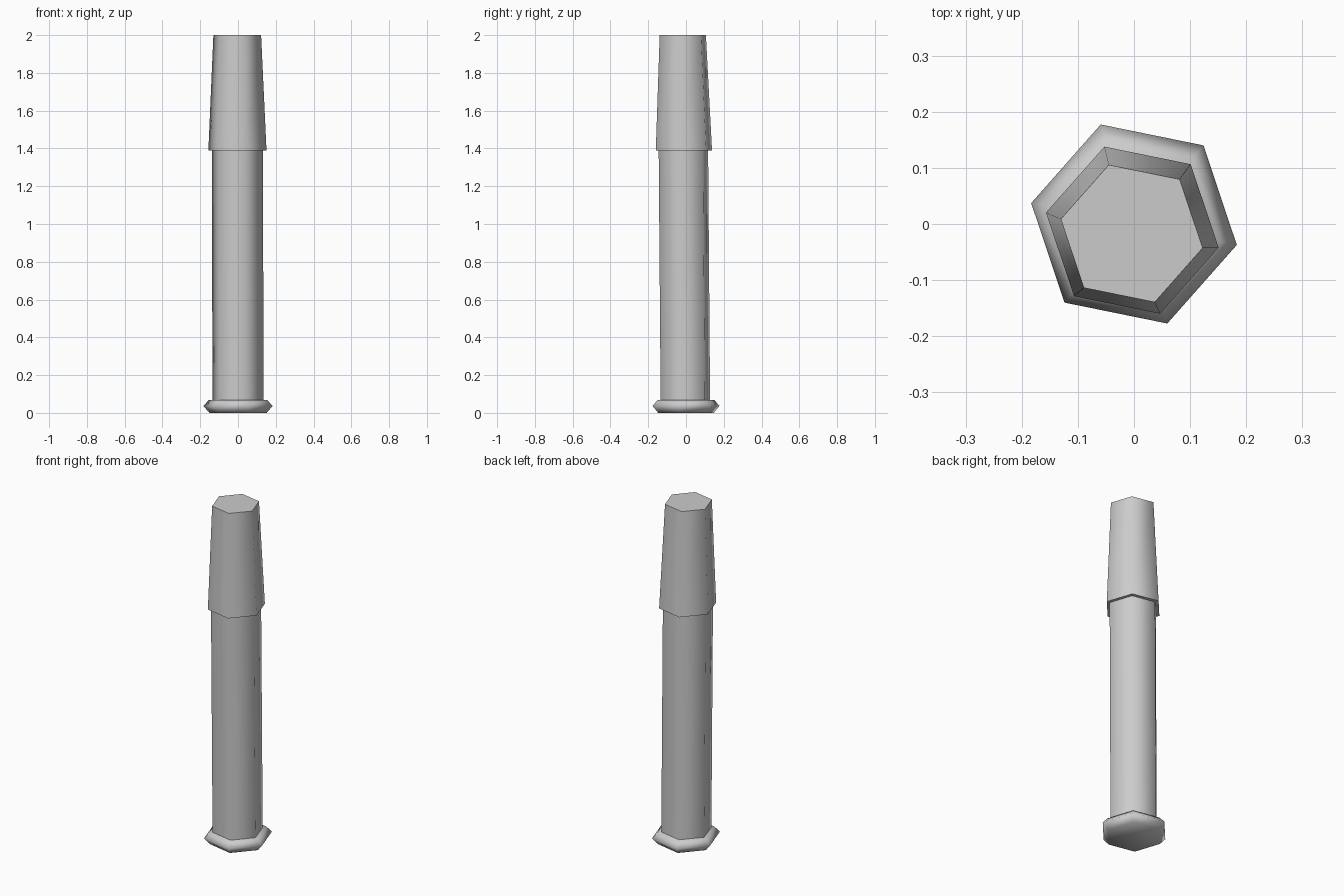
import bpy
import bmesh
from math import cos, sin, radians, tau
from mathutils import Vector

cube = bpy.data.objects.get("Cube")
if cube:
    bpy.data.objects.remove(cube)

SIDES = 6
TURN = radians(48.5)

grey = bpy.data.materials.new("light_grey")
grey.use_nodes = True
colour = (0.6, 0.6, 0.6, 1)
grey.diffuse_color = colour
grey.node_tree.nodes["Principled BSDF"].inputs["Base Color"].default_value = colour


def hex_part(name, rings, flat_caps=True):
    """Loft a hexagonal solid through rings of (x, y, z, radius)."""
    bm = bmesh.new()
    loops = []
    for x, y, z, r in rings:
        angles = [TURN + tau * i / SIDES for i in range(SIDES)]
        loops.append([bm.verts.new(Vector((x + r * cos(a), y + r * sin(a), z)))
                      for a in angles])
    for low, high in zip(loops, loops[1:]):
        for i in range(SIDES):
            j = (i + 1) % SIDES
            bm.faces.new((low[i], low[j], high[j], high[i])).smooth = True
    for cap in (bm.faces.new(loops[0][::-1]), bm.faces.new(loops[-1])):
        cap.smooth = not flat_caps
        if flat_caps:
            for edge in cap.edges:
                edge.smooth = False
    mesh = bpy.data.meshes.new(name)
    bm.to_mesh(mesh)
    bm.free()
    mesh.materials.append(grey)
    obj = bpy.data.objects.new(name, mesh)
    bpy.context.collection.objects.link(obj)
    return obj


# Rounded foot, slightly wider at its waist
hex_part("foot_collar", [(0, 0, 0, 0.155), (0, 0, 0.037, 0.187),
                         (0, 0, 0.069, 0.157)], flat_caps=False)

# Long shaft with a slight lean
hex_part("shaft", [(0, -0.003, 0.03, 0.138), (-0.003, -0.014, 1.42, 0.138)])

# Tapered sleeve on top
hex_part("top_sleeve", [(-0.003, -0.011, 1.39, 0.157), (-0.004, -0.017, 2, 0.129)])
